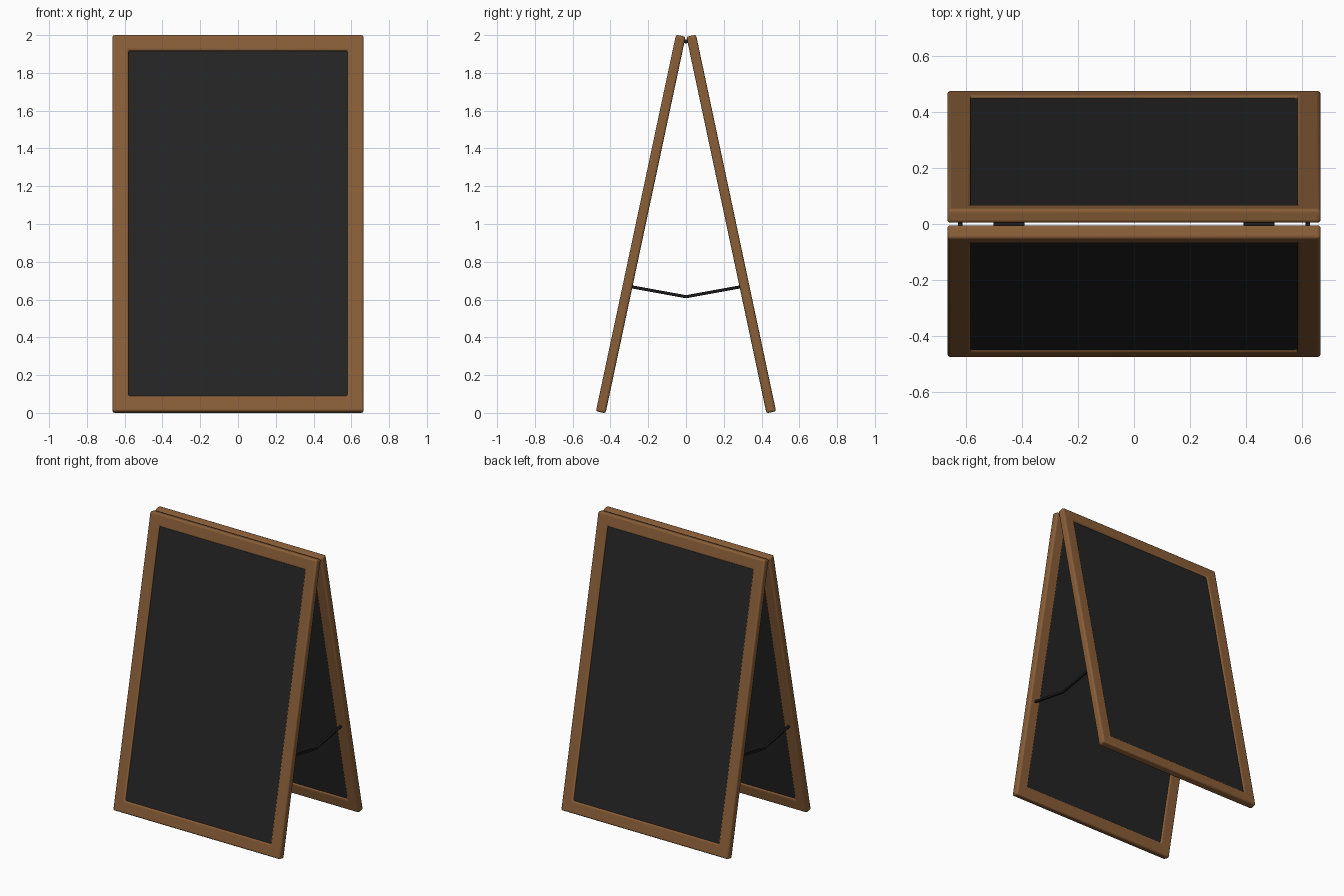
import bpy, bmesh, math
from mathutils import Vector, Matrix

if "Cube" in bpy.data.objects:
    bpy.data.objects.remove(bpy.data.objects["Cube"], do_unlink=True)

WIDTH, LENGTH, THICK, RAIL = 1.33, 2.038, 0.052, 0.085
TILT = math.radians(12)
CENTRE_Y = 0.2395


def material(name, colour, rough):
    m = bpy.data.materials.new(name)
    m.use_nodes = True
    m.diffuse_color = (*colour, 1)
    node = m.node_tree.nodes["Principled BSDF"]
    node.inputs["Base Color"].default_value = (*colour, 1)
    node.inputs["Roughness"].default_value = rough
    return m


wood = material("brown wood", (0.25, 0.112, 0.039), 0.7)
slate = material("chalkboard black", (0.018, 0.018, 0.018), 0.9)
metal = material("dark metal", (0.012, 0.012, 0.014), 0.6)


def finish(name, bm, mat, matrix, bevel=0.0, segments=3):
    bmesh.ops.recalc_face_normals(bm, faces=bm.faces[:])
    mesh = bpy.data.meshes.new(name)
    bm.to_mesh(mesh)
    bm.free()
    mesh.materials.append(mat)
    obj = bpy.data.objects.new(name, mesh)
    bpy.context.collection.objects.link(obj)
    obj.matrix_world = matrix
    bpy.ops.object.select_all(action="DESELECT")
    obj.select_set(True)
    bpy.context.view_layer.objects.active = obj
    if bevel:
        mod = obj.modifiers.new("Rounded edges", "BEVEL")
        mod.width, mod.segments = bevel, segments
        mod.limit_method = "ANGLE"
    bpy.ops.object.shade_smooth_by_angle(angle=math.radians(40))
    return obj


def box(name, size, mat, matrix, bevel=0.0):
    bm = bmesh.new()
    bmesh.ops.create_cube(bm, size=1)
    bmesh.ops.scale(bm, vec=size, verts=bm.verts[:])
    return finish(name, bm, mat, matrix, bevel, 2)


def picture_frame(name, matrix):
    # Four mitred rails: a rectangular section carried round the corners
    bm = bmesh.new()
    rings = []
    for inset, y in ((0, -1), (0, 1), (RAIL, 1), (RAIL, -1)):
        hx, hz = WIDTH / 2 - inset, LENGTH / 2 - inset
        rings.append([bm.verts.new((sx * hx, y * THICK / 2, sz * hz))
                      for sx, sz in ((-1, -1), (1, -1), (1, 1), (-1, 1))])
    for r in range(4):
        a, b = rings[r], rings[(r + 1) % 4]
        for i in range(4):
            j = (i + 1) % 4
            bm.faces.new((a[i], a[j], b[j], b[i]))
    finish(name, bm, wood, matrix, 0.012, 4)


# Two leaning boards, front and back
for side, label in ((-1, "front"), (1, "back")):
    place = (Matrix.Translation((0, side * CENTRE_Y, 1.0))
             @ Matrix.Rotation(side * TILT, 4, "X"))
    picture_frame(label + "_frame", place)
    box(label + "_chalkboard",
        (WIDTH - 2 * RAIL + 0.02, THICK - 0.022, LENGTH - 2 * RAIL + 0.02),
        slate, place)

for sx, hand in ((1, "left"), (-1, "right")):
    # Hinge barrel between the top rails
    bm = bmesh.new()
    bmesh.ops.create_cone(bm, cap_ends=True, segments=16,
                          radius1=0.011, radius2=0.011, depth=0.11)
    finish(hand + "_hinge", bm, metal,
           Matrix.Translation((sx * 0.445, 0, 1.966))
           @ Matrix.Rotation(math.pi / 2, 4, "Y"))

    # Folding spreader: two bars sagging to a middle joint
    joint = Vector((sx * 0.62, 0, 0.615))
    for side, label in ((-1, "front"), (1, "back")):
        end = Vector((sx * 0.62, side * 0.292, 0.668))
        bar = end - joint
        place = (Matrix.Translation((joint + end) / 2)
                 @ Matrix.Rotation(math.atan2(bar.z, bar.y), 4, "X"))
        box(f"{hand}_{label}_spreader_bar", (0.016, bar.length + 0.008, 0.016),
            metal, place, 0.003)
